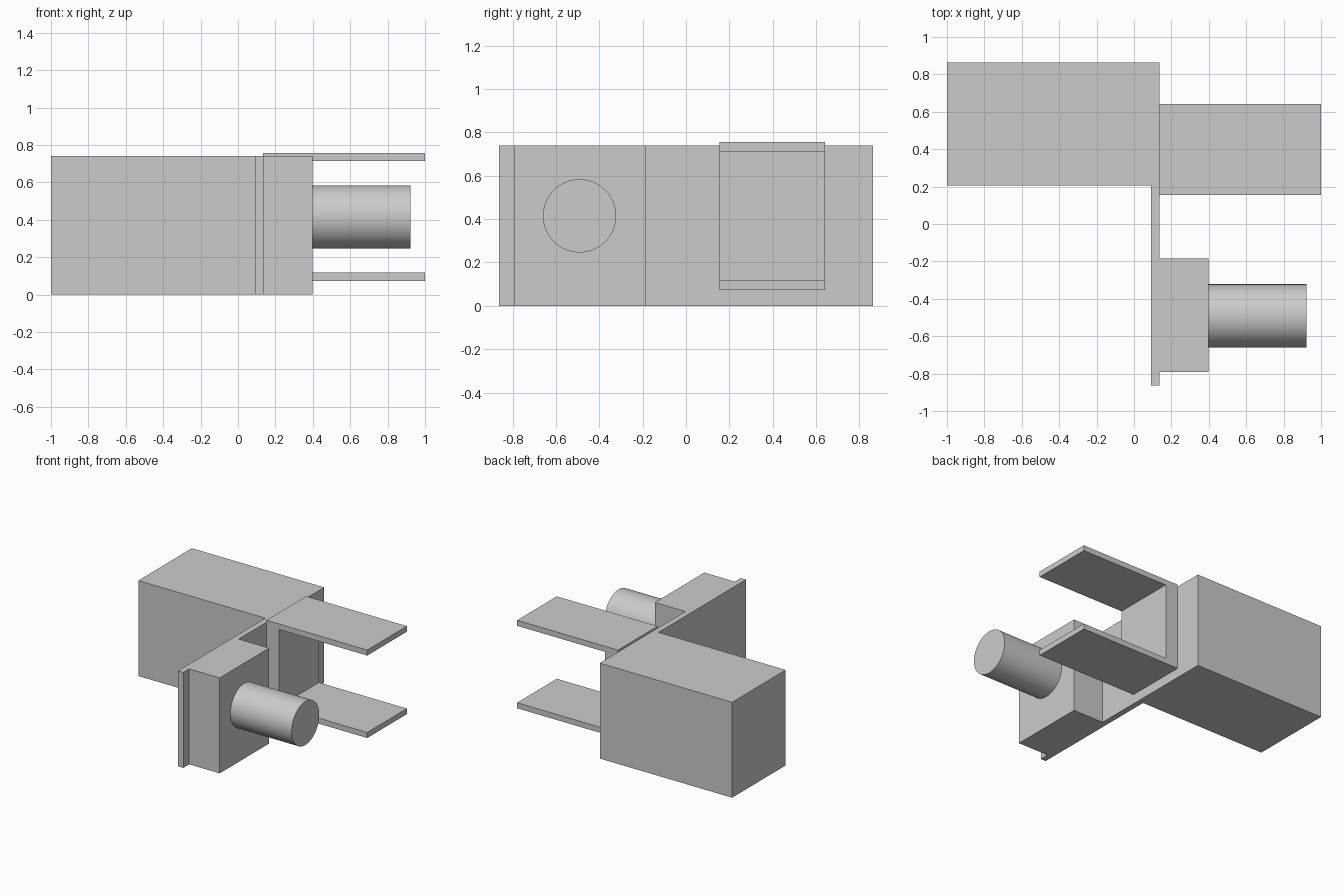
import bpy
import bmesh
from math import pi
from mathutils import Matrix, Vector

cube = bpy.data.objects.get("Cube")
if cube:
    bpy.data.objects.remove(cube, do_unlink=True)

# Single plain grey
grey = bpy.data.materials.new("plain grey")
grey.use_nodes = True
colour = (0.6, 0.6, 0.6, 1)
grey.diffuse_color = colour
grey.node_tree.nodes["Principled BSDF"].inputs["Base Color"].default_value = colour


def add_object(name, bm):
    bmesh.ops.recalc_face_normals(bm, faces=bm.faces)
    mesh = bpy.data.meshes.new(name)
    bm.to_mesh(mesh)
    bm.free()
    mesh.materials.append(grey)
    obj = bpy.data.objects.new(name, mesh)
    bpy.context.collection.objects.link(obj)
    return obj


def extrude_profile(name, points, to_3d, offset):
    """Extrude a closed 2D outline along an offset."""
    bm = bmesh.new()
    face = bm.faces.new([bm.verts.new(to_3d(a, b)) for a, b in points])
    result = bmesh.ops.extrude_face_region(bm, geom=[face], use_keep_orig=True)
    moved = [v for v in result["geom"] if isinstance(v, bmesh.types.BMVert)]
    bmesh.ops.translate(bm, verts=moved, vec=Vector(offset))
    return add_object(name, bm)


# Housing: large rear block, thin wall and front boss in one plan outline
wall_back, wall_front = 0.09, 0.135
housing_plan = [
    (-1, 0.863), (-1, 0.207), (wall_back, 0.207), (wall_back, -0.863),
    (wall_front, -0.863), (wall_front, -0.791), (0.397, -0.791),
    (0.397, -0.185), (wall_front, -0.185), (wall_front, 0.863),
]
extrude_profile("housing", housing_plan, lambda x, y: (x, y, 0), (0, 0, 0.74))

# Fork: U-shaped bracket with two flat prongs
low, high, thick, web = 0.074, 0.756, 0.043, 0.245
fork_side = [
    (wall_front, low), (1, low), (1, low + thick), (web, low + thick),
    (web, high - thick), (1, high - thick), (1, high), (wall_front, high),
]
extrude_profile("fork_bracket", fork_side, lambda x, z: (x, 0.155, z), (0, 0.486, 0))

# Round peg on the boss
start, end = 0.397, 0.922
bm = bmesh.new()
bmesh.ops.create_cone(
    bm, cap_ends=True, segments=64, radius1=0.169, radius2=0.169, depth=end - start,
    matrix=Matrix.Translation(((start + end) / 2, -0.491, 0.415)) @ Matrix.Rotation(pi / 2, 4, "Y"))
peg = add_object("round_peg", bm)
bpy.ops.object.select_all(action="DESELECT")
peg.select_set(True)
bpy.context.view_layer.objects.active = peg
bpy.ops.object.shade_smooth_by_angle()
